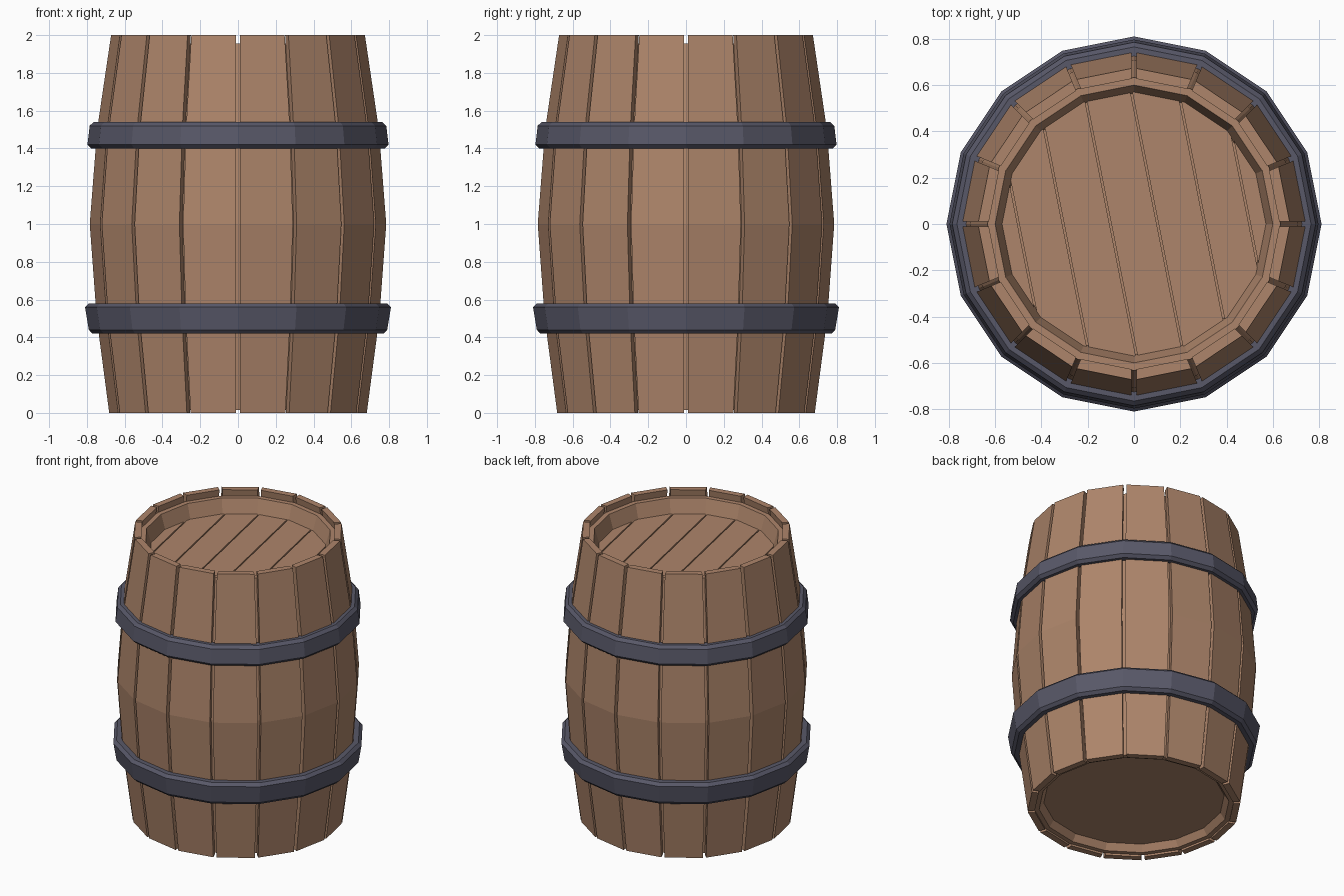
import bpy, bmesh, math
from mathutils import Matrix, Vector

SIDES = 16
STEP = 2 * math.pi / SIDES
GAP = 0.011        # half the space between staves
STAVE_THICK = 0.045
# radius of the barrel at each height
BELLY = [(0, 0.684), (0.5, 0.75), (1, 0.787), (1.5, 0.748), (2, 0.674)]

if "Cube" in bpy.data.objects:
    bpy.data.objects.remove(bpy.data.objects["Cube"])


def material(name, color):
    mat = bpy.data.materials.new(name)
    mat.use_nodes = True
    mat.diffuse_color = (*color, 1)
    mat.node_tree.nodes["Principled BSDF"].inputs["Base Color"].default_value = (*color, 1)
    return mat


wood = material("oak_wood", (0.42, 0.235, 0.145))
iron = material("dark_iron", (0.098, 0.098, 0.14))


def finish(name, bm, mat):
    bmesh.ops.recalc_face_normals(bm, faces=bm.faces)
    mesh = bpy.data.meshes.new(name)
    bm.to_mesh(mesh)
    bm.free()
    mesh.materials.append(mat)
    obj = bpy.data.objects.new(name, mesh)
    bpy.context.collection.objects.link(obj)
    return obj


def bridge(bm, rings, closed):
    """Join successive vertex rings with quads; cap the ends or wrap round."""
    count = len(rings[0])
    pairs = list(zip(rings, rings[1:])) + ([(rings[-1], rings[0])] if closed else [])
    for a, b in pairs:
        for i in range(count):
            j = (i + 1) % count
            bm.faces.new((a[i], a[j], b[j], b[i]))
    if not closed:
        bm.faces.new(rings[0])
        bm.faces.new(rings[-1])


def lathe(name, profile, mat, closed):
    """Spin (radius, height) points round the barrel axis."""
    bm = bmesh.new()
    rings = [[bm.verts.new((r * math.cos(i * STEP), r * math.sin(i * STEP), z))
              for i in range(SIDES)] for r, z in profile]
    bridge(bm, rings, closed)
    return finish(name, bm, mat)


# Staves: flat-faced bent boards with open gaps between them
for n in range(SIDES):
    bm = bmesh.new()
    turn = Matrix.Rotation((n + 0.5) * STEP, 3, 'Z')
    rings = []
    for z, radius in BELLY:
        ring = []
        for r, side in ((radius, -1), (radius, 1),
                        (radius - STAVE_THICK, 1), (radius - STAVE_THICK, -1)):
            half = r * math.sin(STEP / 2) - GAP
            ring.append(bm.verts.new(turn @ Vector((r * math.cos(STEP / 2), side * half, z))))
        rings.append(ring)
    bridge(bm, rings, False)
    finish(f"stave_{n + 1}", bm, wood)

# Inner shell: closes the gaps, carries the top ledge and recessed bottom
shell = [(0.58, 0.06), (0.61, 0.015)]
shell += [(r - STAVE_THICK + 0.004, max(0.015, min(1.955, z))) for z, r in BELLY]
shell += [(0.60, 1.955), (0.565, 1.84)]
lathe("inner_shell", shell, wood, False)

# Lid planks: a disc sliced along slanted lines, each slice kept as a board
slant = Matrix.Rotation(math.radians(11.25), 3, 'Z')
across = slant @ Vector((1, 0, 0))
cuts = [-0.7, -0.49, -0.3, -0.1, 0.1, 0.3, 0.49, 0.7]
for n, (low, high) in enumerate(zip(cuts, cuts[1:])):
    bm = bmesh.new()
    bmesh.ops.create_circle(bm, cap_ends=True, segments=SIDES, radius=0.57)
    for edge, sign in ((low + 0.004, -1), (high - 0.004, 1)):
        bmesh.ops.bisect_plane(bm, geom=bm.verts[:] + bm.edges[:] + bm.faces[:],
                               plane_co=across * edge, plane_no=across * sign,
                               clear_outer=True)
    bottom = bm.faces[:]
    top = bmesh.ops.extrude_face_region(bm, geom=bottom, use_keep_orig=True)["geom"]
    bmesh.ops.translate(bm, vec=(0, 0, 0.018),
                        verts=[v for v in top if isinstance(v, bmesh.types.BMVert)])
    bmesh.ops.translate(bm, vec=(0, 0, 1.838), verts=bm.verts)
    finish(f"lid_plank_{n + 1}", bm, wood)


# Hoops: chamfered iron bands that follow the slope of the belly
def hoop(name, z0, z1, r0, r1):
    c = 0.02
    lathe(name, [(r0 - 0.06, z0), (r0 - c, z0), (r0, z0 + c),
                 (r1, z1 - c), (r1 - c, z1), (r1 - 0.06, z1)], iron, True)


hoop("lower_hoop", 0.42, 0.58, 0.79, 0.81)
hoop("upper_hoop", 1.40, 1.54, 0.797, 0.785)
